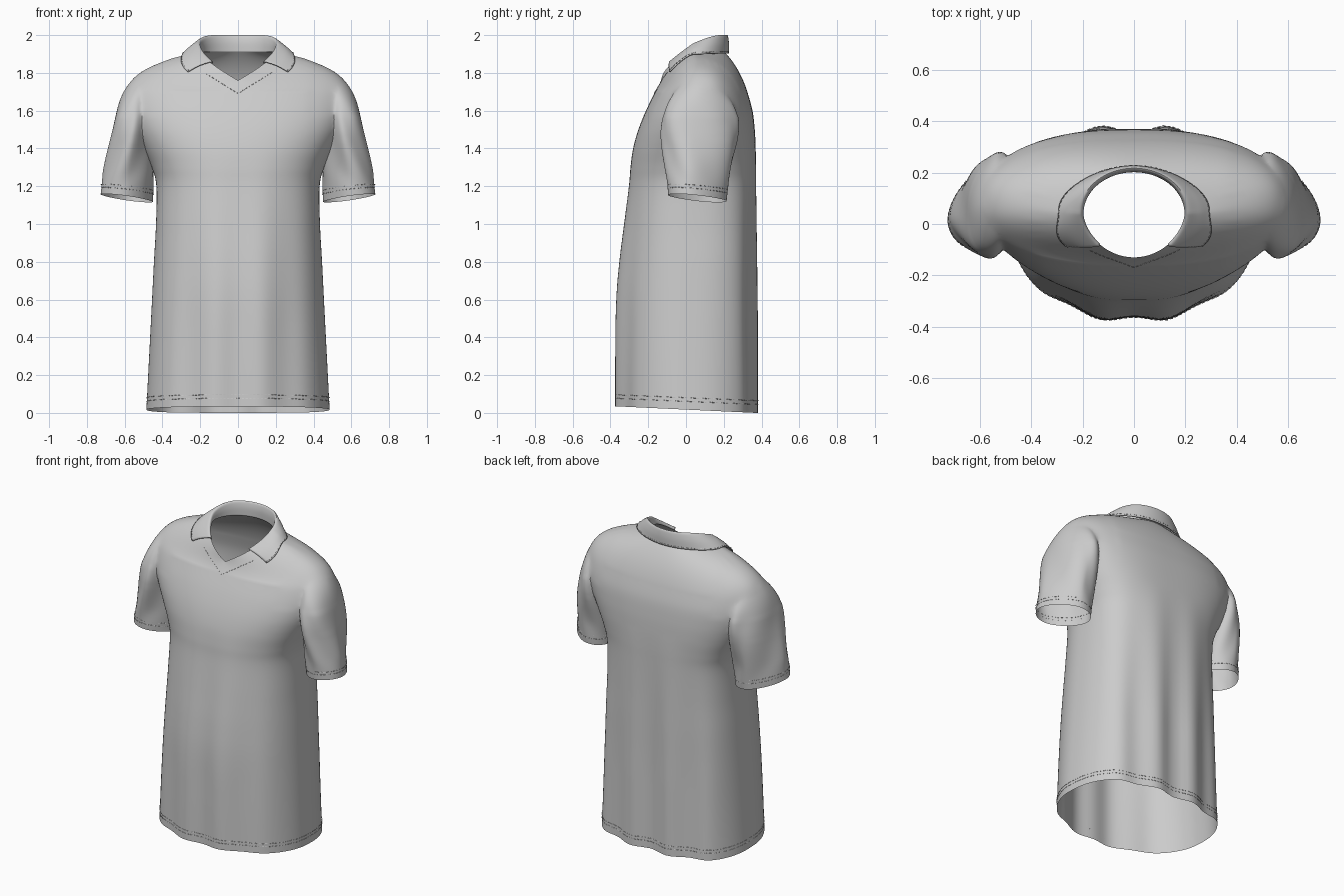
import bpy, bmesh
from math import sin, cos, pi, radians, copysign
from mathutils import Vector
from mathutils.bvhtree import BVHTree
from mathutils.kdtree import KDTree

if "Cube" in bpy.data.objects:
    bpy.data.objects.remove(bpy.data.objects["Cube"])

N = 128                                     # points round the torso
ANG = [2 * pi * i / N for i in range(N)]


def power(v, e):
    return copysign(abs(v) ** e, v) if abs(v) > 1e-9 else 0.0


def smooth(t):
    t = min(1, max(0, t))
    return t * t * (3 - 2 * t)


def spline(rows, n):
    """Catmull-Rom interpolation of number rows."""
    out = []
    for i in range(len(rows) - 1):
        q = [rows[max(0, min(len(rows) - 1, i + k))] for k in (-1, 0, 1, 2)]
        for j in range(n):
            t = j / n
            out.append(tuple(0.5 * (2 * b + (c - a) * t + (2 * a - 5 * b + 4 * c - d) * t * t
                                    + (3 * b - a - 3 * c + d) * t ** 3) for a, b, c, d in zip(*q)))
    return out + [tuple(rows[-1])]


def loft(bm, rings, closed=True, caps=False):
    vs = [[bm.verts.new(p) for p in r] for r in rings]
    n = len(rings[0])
    for r0, r1 in zip(vs, vs[1:]):
        for i in range(n if closed else n - 1):
            j = (i + 1) % n
            bm.faces.new((r0[i], r0[j], r1[j], r1[i]))
    if caps:
        bm.faces.new(vs[0][::-1])
        bm.faces.new(vs[-1])


def make(name, bm):
    bmesh.ops.recalc_face_normals(bm, faces=bm.faces)
    me = bpy.data.meshes.new(name)
    bm.to_mesh(me)
    bm.free()
    ob = bpy.data.objects.new(name, me)
    bpy.context.collection.objects.link(ob)
    return ob


def activate(ob):
    bpy.ops.object.select_all(action='DESELECT')
    ob.select_set(True)
    bpy.context.view_layer.objects.active = ob


# Torso: height, half width, front y, back y, y of widest point, front and back roundness
TORSO = spline([(0, .485, -.374, .37, .0, .97, .72), (.3, .47, -.374, .37, .0, .97, .72),
                (.6, .455, -.37, .37, .01, .96, .72), (.8, .445, -.355, .371, .02, .94, .72),
                (1.0, .434, -.33, .371, .03, .9, .72), (1.2, .432, -.304, .371, .05, .86, .72),
                (1.3, .457, -.295, .371, .06, .85, .72), (1.4, .505, -.28, .369, .07, .84, .73),
                (1.5, .555, -.252, .364, .075, .83, .75), (1.6, .59, -.212, .352, .08, .83, .78),
                (1.7, .59, -.163, .325, .08, .84, .82)], 6)


def torso(row, a):
    z, hw, yf, yb, yc, ef, eb = row
    c, s = cos(a), sin(a)
    e = eb if s > 0 else ef
    x = hw * power(c, e)
    y = yc + ((yb - yc) if s > 0 else (yc - yf)) * power(s, e)
    amp = (.015 if s > 0 else .011) * min(1, 1.5 * max(0, 1 - z / 1.4))
    y -= s * amp * cos(2 * pi * x / .26)               # hanging folds
    z += .035 * max(0, 1 - z / .6) * (yb - y) / (yb - yf)
    return Vector((x, y, max(0, z)))


def neck(a):
    c, s = cos(a), sin(a)
    x = .2 * c
    if s >= 0:
        return Vector((x, .04 + .165 * s, 1.91))
    return Vector((x, .04 - .17 * abs(s) ** 1.2, 1.76 + .6 * abs(x) + .03 * c ** 4))


def yoke(a, t):
    """Shoulder surface: t=0 chest ring, t=1 neck opening."""
    p0, p2 = torso(TORSO[-1], a), neck(a)
    s = sin(a)
    mid = (p0 + p2) / 2
    if s > 0:
        mid += Vector((0, .02, .02)) * s
    p1 = mid.lerp(Vector((p0.x, p0.y, 1.84)), cos(a) ** 2)
    if s < 0:
        p1 += Vector((0, .02, -.03)) * abs(2 * s * cos(a))
    return p0 * (1 - t) ** 2 + p1 * 2 * t * (1 - t) + p2 * t * t


torso_rings = [[torso(r, a) for a in ANG] for r in TORSO]
torso_rings += [[yoke(a, k / 14) for a in ANG] for k in range(1, 15)]
bm = bmesh.new()
loft(bm, torso_rings, caps=True)
shirt = make("shirt", bm)

# Sleeves: height, inner x, outer x, front y, back y
SLEEVE = spline([(1.115, .45, .727, -.09, .21), (1.25, .445, .712, -.1, .228),
                 (1.4, .44, .686, -.12, .262), (1.5, .44, .666, -.13, .275),
                 (1.6, .44, .645, -.115, .262), (1.68, .44, .617, -.075, .22),
                 (1.74, .44, .58, -.025, .175), (1.78, .44, .535, .03, .13)], 6)
SANG = [2 * pi * i / 72 for i in range(72)]


def sleeve(row, a, side):
    z, xi, xo, yf, yb = row
    k = 1 + .035 * sin(5 * a + 11 * z) * smooth((z - 1.13) / .15) * smooth((1.7 - z) / .15)
    u, v = k * power(cos(a), 1.1), k * power(sin(a), 1.1)
    fade = max(0, 1 - (z - 1.115) / .3)
    skew = .045 * smooth((1.78 - z) / .25)             # outer edge hangs forward
    return Vector((side * ((xi + xo) / 2 + (xo - xi) / 2 * u),
                   (yf + yb) / 2 + (yb - yf) / 2 * v - skew * u,
                   z + fade * (.022 + .02 * u - .012 * v)))


bm = bmesh.new()
for side in (1, -1):
    loft(bm, [[sleeve(r, a, side) for a in SANG] for r in SLEEVE], caps=True)
sleeves = make("sleeves", bm)
sleeves.hide_render = True

# Join sleeves to torso, then open the hem, neck and cuffs and soften the shoulder seam
activate(shirt)
mod = shirt.modifiers.new("join", 'BOOLEAN')
mod.operation, mod.solver, mod.object = 'UNION', 'EXACT', sleeves
bpy.ops.object.modifier_apply(modifier="join")
bpy.data.objects.remove(sleeves)

rim = torso_rings[0] + torso_rings[-1]
rim += [sleeve(SLEEVE[0], a, s) for s in (1, -1) for a in SANG]
tree = KDTree(len(rim))
for i, p in enumerate(rim):
    tree.insert(p, i)
tree.balance()
bm = bmesh.new()
bm.from_mesh(shirt.data)
caps = [f for f in bm.faces if all(tree.find(v.co)[2] < 1e-4 for v in f.verts)]
bmesh.ops.delete(bm, geom=caps, context='FACES')
bmesh.ops.remove_doubles(bm, verts=[v for v in bm.verts if v.co.z > 1.3], dist=.002)
for low, times in ((1.45, 3), (1.58, 8)):
    seam = [v for v in bm.verts if v.co.z > low and abs(v.co.x) > .38]
    for _ in range(times):
        bmesh.ops.smooth_vert(bm, verts=seam, factor=.5,
                              use_axis_x=True, use_axis_y=True, use_axis_z=True)
surface = BVHTree.FromBMesh(bm)
bm.to_mesh(shirt.data)
bm.free()
activate(shirt)
bpy.ops.object.shade_smooth_by_angle(angle=radians(50))

# Collar: stand, fold and turned-down leaf, open at the front
A0, A1, CN = radians(-48), radians(228), 96
collar_rings, leaf_edge = [], []
for i in range(CN + 1):
    a = A0 + (A1 - A0) * i / CN
    s = sin(a)
    n = neck(a)
    out = Vector((n.x, n.y - .04, 0)).normalized()
    h = .012 + .076 * smooth((s + .72) / 1.6)
    t = .88 + .03 * smooth(s) if s > 0 else .88 - .22 * (s / .743) ** 2
    edge = yoke(a, t) + out * .005 + Vector((0, 0, .008))
    fold = n + out * .012 + Vector((0, 0, h))
    mid = fold.lerp(edge, .5) + out * .004 + Vector((0, 0, .006))
    pts = [n, n + out * .001 + Vector((0, 0, h * .6)), fold, mid, edge]
    collar_rings.append([Vector(p) for p in spline([tuple(p) for p in pts], 5)])
    leaf_edge.append(edge.lerp(mid, .12) + out * .004 + Vector((0, 0, .004)))
bm = bmesh.new()
loft(bm, collar_rings, closed=False)
collar = make("collar", bm)
mod = collar.modifiers.new("thickness", 'SOLIDIFY')
mod.thickness, mod.offset = .006, 0
activate(collar)
bpy.ops.object.shade_smooth_by_angle(angle=radians(50))

# Stitching: short dashes along hem, cuffs, collar and neck
cu = bpy.data.curves.new("stitching", 'CURVE')
cu.dimensions, cu.bevel_depth, cu.bevel_resolution = '3D', .0014, 0


def stitch(pts, step=.02, dash=.012):
    run = 0.0
    for p, q in zip(pts, pts[1:]):
        length = (q - p).length
        while run < length:
            d = (q - p) / length
            sp = cu.splines.new('POLY')
            sp.points.add(1)
            sp.points[0].co = (*(p + d * run), 1)
            sp.points[1].co = (*(p + d * (run + dash)), 1)
            run += step
        run -= length


for z in (.045, .065):
    stitch([torso((z,) + TORSO[1][1:], a) + Vector((cos(a), sin(a), 0)) * .001
            for a in ANG + ANG[:1]])
for side in (1, -1):
    for z in (1.155, 1.175):
        stitch([sleeve((z,) + SLEEVE[2][1:], a, side) + Vector((side * cos(a), sin(a), 0)) * .001
                for a in SANG + SANG[:1]])
stitch(leaf_edge)
vee = []
for i in range(-17, 18):
    x = i * .01
    hit = surface.ray_cast(Vector((x, -1, 1.69 + .62 * abs(x))), Vector((0, 1, 0)))[0]
    if hit:
        vee.append(hit + Vector((0, -.001, .001)))
stitch(vee)
bpy.context.collection.objects.link(bpy.data.objects.new("stitching", cu))
